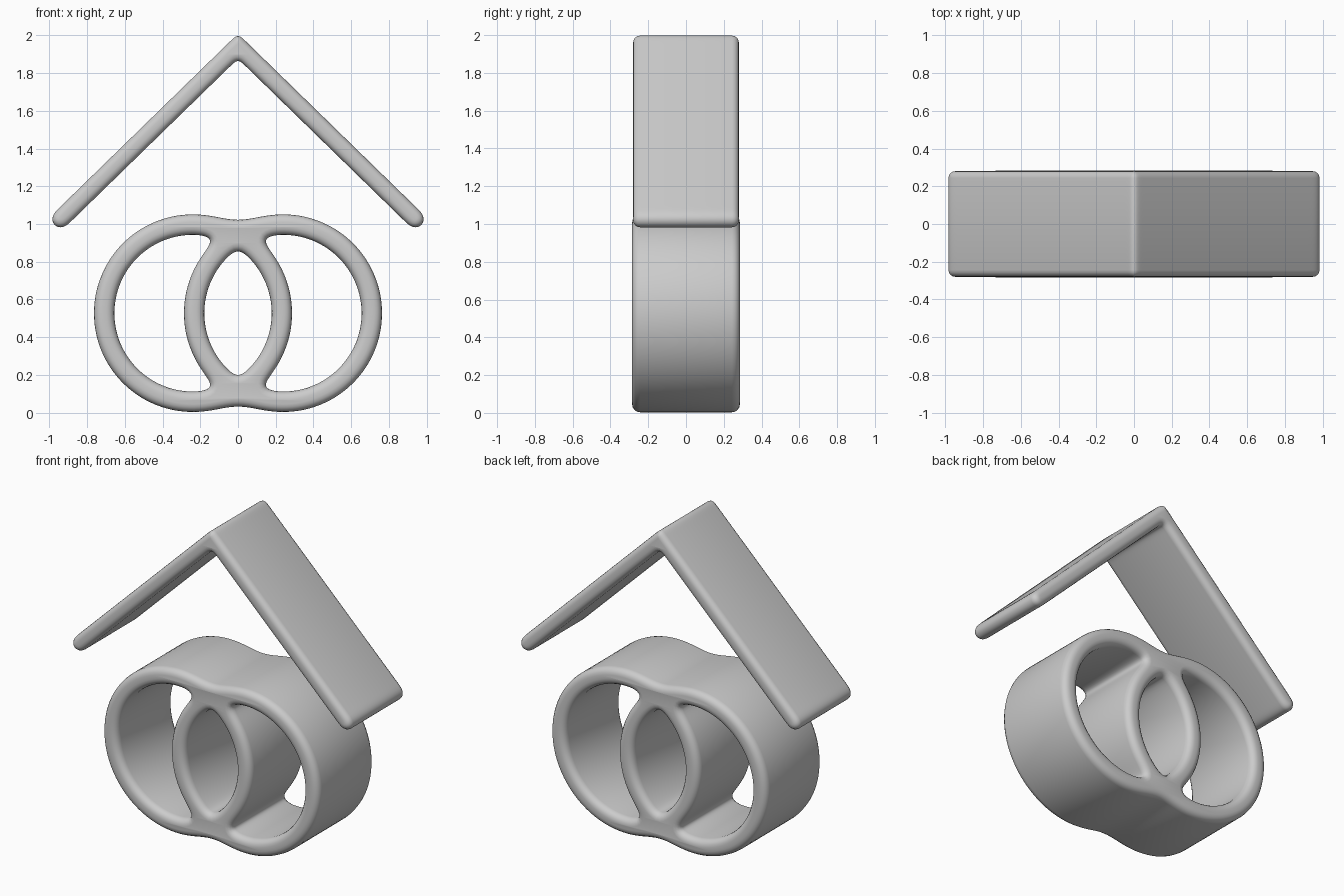
import bpy, bmesh
from math import acos, atan2, cos, sin, pi, radians, sqrt
from mathutils import Vector

cube = bpy.data.objects.get("Cube")
if cube:
    bpy.data.objects.remove(cube)

grey = bpy.data.materials.new("light_grey")
grey.use_nodes = True
grey.diffuse_color = (0.6, 0.6, 0.6, 1)
grey.node_tree.nodes["Principled BSDF"].inputs["Base Color"].default_value = (0.6, 0.6, 0.6, 1)


def arc(cx, cz, r, start, end, steps=60):
    angles = [start + (end - start) * i / steps for i in range(steps + 1)]
    return [Vector((cx + r * cos(a), cz + r * sin(a))) for a in angles]


def mirrored(points):
    return [Vector((-p.x, p.y)) for p in reversed(points)]


def soften(points, spacing, sigma):
    """Resample a closed outline evenly, then round its corners."""
    ring = points + points[:1]
    lengths = [(b - a).length for a, b in zip(ring, ring[1:])]
    count = round(sum(lengths) / spacing)
    step, out, seg, passed = sum(lengths) / count, [], 0, 0
    for i in range(count):
        while seg < len(lengths) - 1 and passed + lengths[seg] < i * step:
            passed += lengths[seg]
            seg += 1
        t = (i * step - passed) / max(lengths[seg], 1e-6)
        out.append(ring[seg].lerp(ring[seg + 1], t))
    for _ in range(round(2 * (sigma / spacing) ** 2)):
        out = [out[i] * 0.5 + (out[i - 1] + out[(i + 1) % count]) * 0.25
               for i in range(count)]
    return out


def rounded_slab(name, outlines, half_depth, bevel):
    """Filled outlines (inner ones become holes) extruded along y, edges rounded."""
    curve = bpy.data.curves.new(name, 'CURVE')
    curve.dimensions = '2D'
    curve.fill_mode = 'BOTH'
    curve.extrude = half_depth - bevel
    curve.bevel_depth = bevel
    curve.bevel_resolution = 3
    curve.offset = -bevel
    for points in outlines:
        spline = curve.splines.new('POLY')
        spline.points.add(len(points) - 1)
        for sp, p in zip(spline.points, points):
            sp.co = (p.x, p.y, 0, 1)
        spline.use_cyclic_u = True
    obj = bpy.data.objects.new(name, curve)
    bpy.context.collection.objects.link(obj)
    obj.rotation_euler.x = pi / 2
    bpy.ops.object.select_all(action='DESELECT')
    obj.select_set(True)
    bpy.context.view_layer.objects.active = obj
    bpy.ops.object.convert(target='MESH')
    obj = bpy.context.view_layer.objects.active
    bm = bmesh.new()
    bm.from_mesh(obj.data)
    bmesh.ops.remove_doubles(bm, verts=bm.verts, dist=0.0005)
    bmesh.ops.recalc_face_normals(bm, faces=bm.faces)
    bm.to_mesh(obj.data)
    bm.free()
    obj.data.materials.clear()
    obj.data.materials.append(grey)
    bpy.ops.object.shade_smooth_by_angle(angle=radians(40))
    return obj


# Two fused rings: outer outline, central lens hole, two crescent holes
CX, CZ, OUT, INN = 0.24, 0.527, 0.53, 0.42
a = pi - acos(CX / OUT)
right_side = arc(CX, CZ, OUT, -a, a)
outer = soften(right_side + mirrored(right_side)[::-1][::-1], 0.03, 0.08)

b = acos(CX / INN)
lens_left = arc(CX, CZ, INN, pi - b, pi + b)
lens = soften(lens_left + mirrored(lens_left)[::-1][::-1], 0.02, 0.035)

tip_x = (OUT ** 2 - INN ** 2) / (4 * CX)
tip_z = sqrt(OUT ** 2 - (tip_x + CX) ** 2)
far = atan2(tip_z, tip_x - CX)
near = atan2(tip_z, tip_x + CX)
crescent = soften(arc(CX, CZ, INN, -far, far) + arc(-CX, CZ, OUT, near, -near), 0.02, 0.06)

rounded_slab("linked_rings", [outer, lens, crescent, mirrored(crescent)], 0.285, 0.042)

# Chevron roof: two sloping slabs with rounded ends
HALF, END, APEX = 0.0475, Vector((0.942, 1.025)), 1.943
slope = atan2(APEX - END.y, END.x)
rise = HALF / cos(slope)
normal = pi / 2 - slope
right_end = arc(END.x, END.y, HALF, normal, normal - pi, 24)
outline = [Vector((0, APEX + rise))] + right_end
outline += [Vector((0, APEX - rise))] + mirrored(right_end)
rounded_slab("chevron_roof", [soften(outline, 0.012, 0.022)], 0.28, 0.036)
